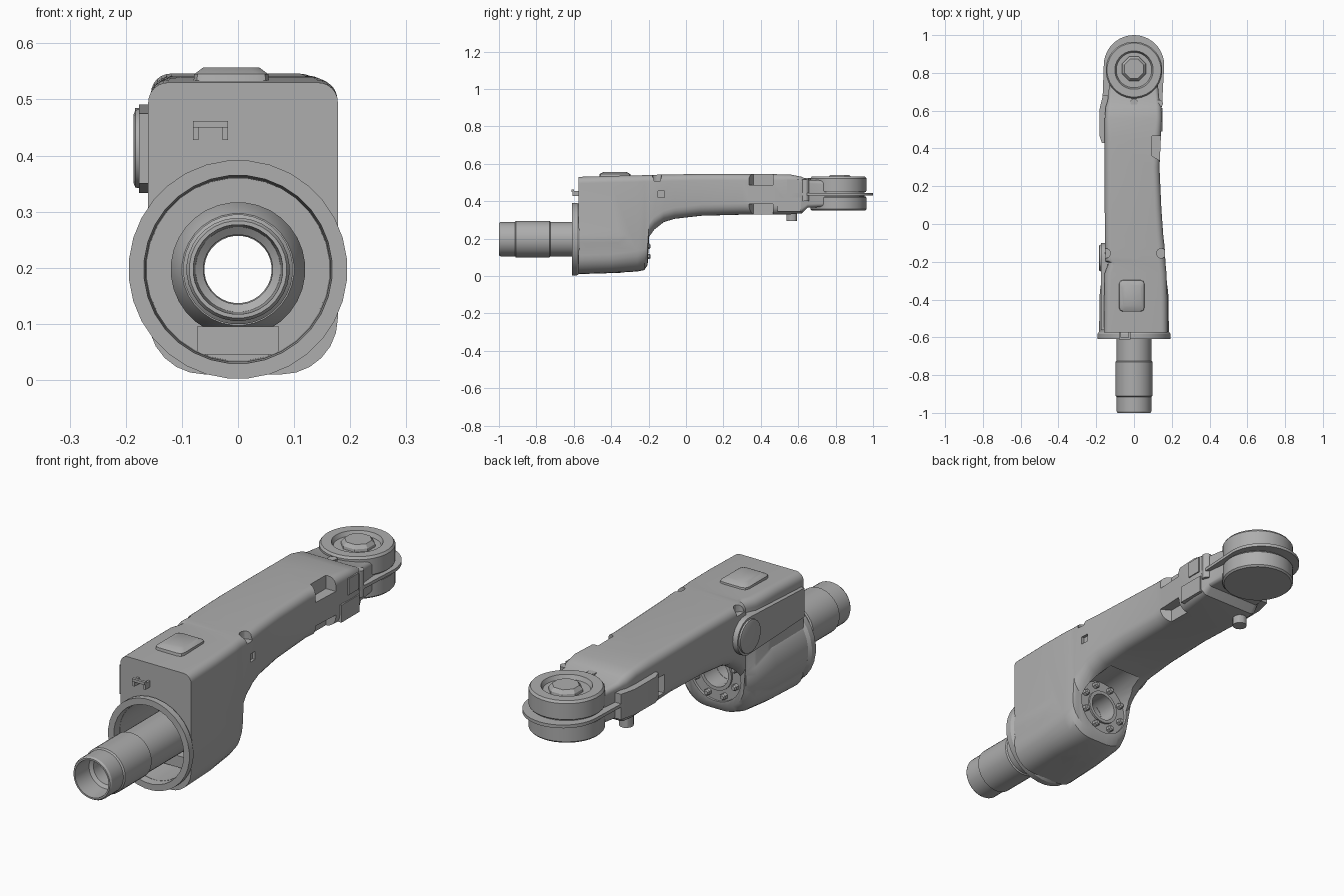
import bpy, bmesh, math
from mathutils import Vector

cube = bpy.data.objects.get("Cube")
if cube:
    bpy.data.objects.remove(cube, do_unlink=True)

GREY = (0.42, 0.42, 0.42, 1)
grey = bpy.data.materials.new("cast metal grey")
grey.use_nodes = True
grey.diffuse_color = GREY
grey.node_tree.nodes["Principled BSDF"].inputs["Base Color"].default_value = GREY

AXIS_Z = 0.197          # height of the tube and housing axis
AXES = {"x": lambda u, v, h: Vector((h, u, v)),
        "y": lambda u, v, h: Vector((u, h, v)),
        "z": lambda u, v, h: Vector((u, v, h))}


def skin(name, rings, closed=False):
    """Bridge equal rings of points; cap the ends unless closed into a loop."""
    bm = bmesh.new()
    rows = [[bm.verts.new(p) for p in ring] for ring in rings]
    n = len(rows[0])
    pairs = list(zip(rows, rows[1:]))
    if closed:
        pairs.append((rows[-1], rows[0]))
    else:
        bm.faces.new(rows[0])
        bm.faces.new(rows[-1])
    for a, b in pairs:
        for i in range(n):
            j = (i + 1) % n
            bm.faces.new((a[i], a[j], b[j], b[i]))
    bmesh.ops.recalc_face_normals(bm, faces=bm.faces)
    mesh = bpy.data.meshes.new(name)
    bm.to_mesh(mesh)
    bm.free()
    mesh.materials.append(grey)
    obj = bpy.data.objects.new(name, mesh)
    bpy.context.collection.objects.link(obj)
    return obj


def lathe(name, axis, cu, cv, profile, sides=32, closed=False):
    """Turn (radius, position) pairs around an axis."""
    turn = [2 * math.pi * (i + 0.5) / sides for i in range(sides)]
    return skin(name, [[AXES[axis](cu + r * math.cos(t), cv + r * math.sin(t), h)
                        for t in turn] for r, h in profile], closed)


def prism(name, axis, outline, low, high):
    return skin(name, [[AXES[axis](u, v, h) for u, v in outline] for h in (low, high)])


def rounded(u0, u1, v0, v1, r_low, r_high, steps=6):
    """Rounded rectangle with separate lower and upper corner radii."""
    corners = [(u1 - r_high, v1 - r_high, r_high), (u0 + r_high, v1 - r_high, r_high),
               (u0 + r_low, v0 + r_low, r_low), (u1 - r_low, v0 + r_low, r_low)]
    return [(u + r * math.cos(t), v + r * math.sin(t))
            for k, (u, v, r) in enumerate(corners)
            for t in [math.pi / 2 * (k + s / steps) for s in range(steps + 1)]]


def box(name, x0, x1, y0, y1, z0, z1):
    return prism(name, "z", [(x0, y0), (x1, y0), (x1, y1), (x0, y1)], z0, z1)


def combine(target, tool, operation):
    mod = target.modifiers.new("cut", "BOOLEAN")
    mod.operation, mod.solver, mod.object = operation, "EXACT", tool
    bpy.context.view_layer.objects.active = target
    bpy.ops.object.modifier_apply(modifier=mod.name)
    bpy.data.objects.remove(tool, do_unlink=True)


# Forearm casting: y, left x, right x, bottom z, top z, lower radius, upper radius
stations = [
    (-0.575, -0.16, 0.178, 0.010, 0.530, 0.10, 0.035),
    (-0.40, -0.158, 0.177, 0.016, 0.535, 0.10, 0.035),
    (-0.26, -0.155, 0.172, 0.024, 0.538, 0.11, 0.035),
    (-0.222, -0.14, 0.168, 0.032, 0.539, 0.11, 0.035),
    (-0.205, -0.135, 0.166, 0.06, 0.54, 0.11, 0.035),
    (-0.197, -0.15, 0.166, 0.20, 0.54, 0.08, 0.035),
    (-0.17, -0.152, 0.165, 0.245, 0.541, 0.07, 0.035),
    (-0.12, -0.153, 0.162, 0.288, 0.542, 0.06, 0.035),
    (-0.06, -0.154, 0.155, 0.306, 0.543, 0.06, 0.035),
    (0.08, -0.155, 0.145, 0.322, 0.546, 0.06, 0.035),
    (0.30, -0.155, 0.135, 0.328, 0.546, 0.06, 0.035),
    (0.45, -0.155, 0.142, 0.328, 0.545, 0.05, 0.035),
    (0.56, -0.155, 0.148, 0.330, 0.542, 0.04, 0.03),
    (0.62, -0.150, 0.146, 0.335, 0.530, 0.03, 0.03),
    (0.65, -0.14, 0.135, 0.365, 0.515, 0.02, 0.02),
    (0.75, -0.13, 0.125, 0.370, 0.510, 0.02, 0.02)]
body = skin("forearm_casting", [
    [Vector((u, y, v)) for u, v in rounded(x0, x1, z0, z1, rl, rh)]
    for y, x0, x1, z0, z1, rl, rh in stations])
combine(body, lathe("housing", "y", 0, AXIS_Z,
                    [(0.186, -0.574), (0.182, -0.36), (0.165, -0.25), (0.14, -0.212)]), "UNION")

# Front cavity, rear bolt recess and the bore through both
for profile in ([(0.165, -0.65), (0.163, -0.30)],
                [(0.122, -0.212), (0.135, -0.06)],
                [(0.062, -0.35), (0.062, -0.15)]):
    combine(body, lathe("cutter", "y", 0, AXIS_Z, profile), "DIFFERENCE")

# Corner pockets near the wrist, and small notches
pocket = [(0.20, 0.30), (0.20, 0.465), (0.095, 0.465), (0.095, 0.36)]
for low, high in ((0.487, 0.60), (0.30, 0.385)):
    combine(body, prism("cutter", "z", pocket, low, high), "DIFFERENCE")
for side in (0.145, -0.15):
    combine(body, lathe("cutter", "z", side, -0.155, [(0.026, 0.508), (0.026, 0.60)], 12),
            "DIFFERENCE")
combine(body, box("cutter", 0.15, 0.2, -0.15, -0.115, 0.42, 0.455), "DIFFERENCE")
combine(body, box("cutter", -0.2, -0.11, 0.37, 0.43, 0.37, 0.45), "DIFFERENCE")

# Mounting flange, inner collar and drive tube
lathe("mounting_flange", "y", 0, AXIS_Z, [(0.168, -0.61), (0.195, -0.61), (0.195, -0.583),
      (0.186, -0.57), (0.165, -0.57)], closed=True)
lathe("inner_collar", "y", 0, AXIS_Z, [(0.08, -0.42), (0.10, -0.42), (0.12, -0.38),
      (0.12, -0.29), (0.08, -0.29)], closed=True)
lathe("drive_tube", "y", 0, AXIS_Z, [
    (0.080, -1.0), (0.087, -1.0), (0.092, -0.992), (0.092, -0.915), (0.098, -0.91),
    (0.098, -0.73), (0.093, -0.725), (0.093, -0.29), (0.061, -0.29), (0.062, -0.90),
    (0.076, -0.91)], closed=True)
box("cavity_rib", -0.073, 0.073, -0.45, -0.29, 0.045, 0.095)

# Rear bearing ring with bolts
lathe("bearing_ring", "y", 0, AXIS_Z, [(0.060, -0.25), (0.075, -0.25), (0.075, -0.203),
      (0.060, -0.203)], closed=True)
for i in range(8):
    t = math.pi * (i + 0.5) / 4
    lathe("rear_bolt", "y", 0.1 * math.cos(t), AXIS_Z + 0.1 * math.sin(t),
          [(0.014, -0.23), (0.014, -0.196), (0.009, -0.190)], 6)

# Side cover: straight strip ending in a round cap
cap = [(-0.18 + 0.08 * math.cos(t), 0.412 + 0.08 * math.sin(t))
       for t in [math.radians(a) for a in range(-100, 101, 20)]]
prism("side_cover", "x", [(-0.56, 0.35)] + cap + [(-0.56, 0.475)], -0.176, -0.14)
lathe("cover_cap", "x", -0.18, 0.412, [(0.072, -0.17), (0.070, -0.183), (0.062, -0.186)], 20)

# Top access pad
skin("top_pad", [[Vector((u, v, z)) for u, v in rounded(
    -0.012 - w, -0.012 + w, -0.38 - d, -0.38 + d, 0.02, 0.02, 2)]
    for w, d, z in ((0.068, 0.085, 0.525), (0.066, 0.082, 0.545), (0.05, 0.06, 0.557))])

# Front cable hook
for x in (-0.075, -0.023):
    box("hook_leg", x - 0.005, x + 0.005, -0.607, -0.57, 0.428, 0.455)
box("hook_bar", -0.08, -0.018, -0.612, -0.60, 0.45, 0.462)

# Shoulder blocks beside the wrist
prism("right_shoulder", "z", [(-0.13, 0.43), (-0.17, 0.43), (-0.184, 0.47), (-0.182, 0.61),
      (-0.165, 0.68), (-0.13, 0.68)], 0.375, 0.485)
box("left_shoulder_lower", 0.11, 0.152, 0.49, 0.615, 0.345, 0.42)
box("left_shoulder_upper", 0.11, 0.152, 0.54, 0.605, 0.445, 0.515)
lathe("left_screw", "z", 0.133, 0.638, [(0.02, 0.40), (0.02, 0.515)], 12)
lathe("neck_screw", "z", 0.0, 0.645, [(0.02, 0.50), (0.02, 0.524)], 6)
lathe("lower_stop", "z", -0.11, 0.565, [(0.03, 0.295), (0.03, 0.35)], 12)

# Wrist: parting flange between two drums
arc = [(0.16 * math.cos(t), 0.84 + 0.16 * math.sin(t))
       for t in [math.pi * i / 20 for i in range(21)]]
prism("wrist_flange", "z", arc + [(-0.168, 0.62), (0.148, 0.62)], 0.430, 0.444)
lathe("wrist_core", "z", 0, 0.815, [(0.14, 0.40), (0.14, 0.47)])
lathe("upper_drum", "z", 0, 0.815, [(0.147, 0.450), (0.150, 0.455), (0.150, 0.522),
      (0.143, 0.532), (0.102, 0.532), (0.094, 0.514)])
lathe("lower_drum", "z", 0, 0.815, [(0.143, 0.350), (0.150, 0.357), (0.150, 0.42),
      (0.147, 0.424)])
lathe("wrist_hub", "z", 0, 0.822, [(0.072, 0.50), (0.068, 0.525), (0.055, 0.540)], 8)

# Smooth the curved walls and keep the machined edges crisp
bpy.ops.object.select_all(action="DESELECT")
for obj in bpy.context.scene.objects:
    if obj.type == "MESH":
        obj.select_set(True)
        bpy.context.view_layer.objects.active = obj
bpy.ops.object.shade_smooth_by_angle(angle=math.radians(30))
